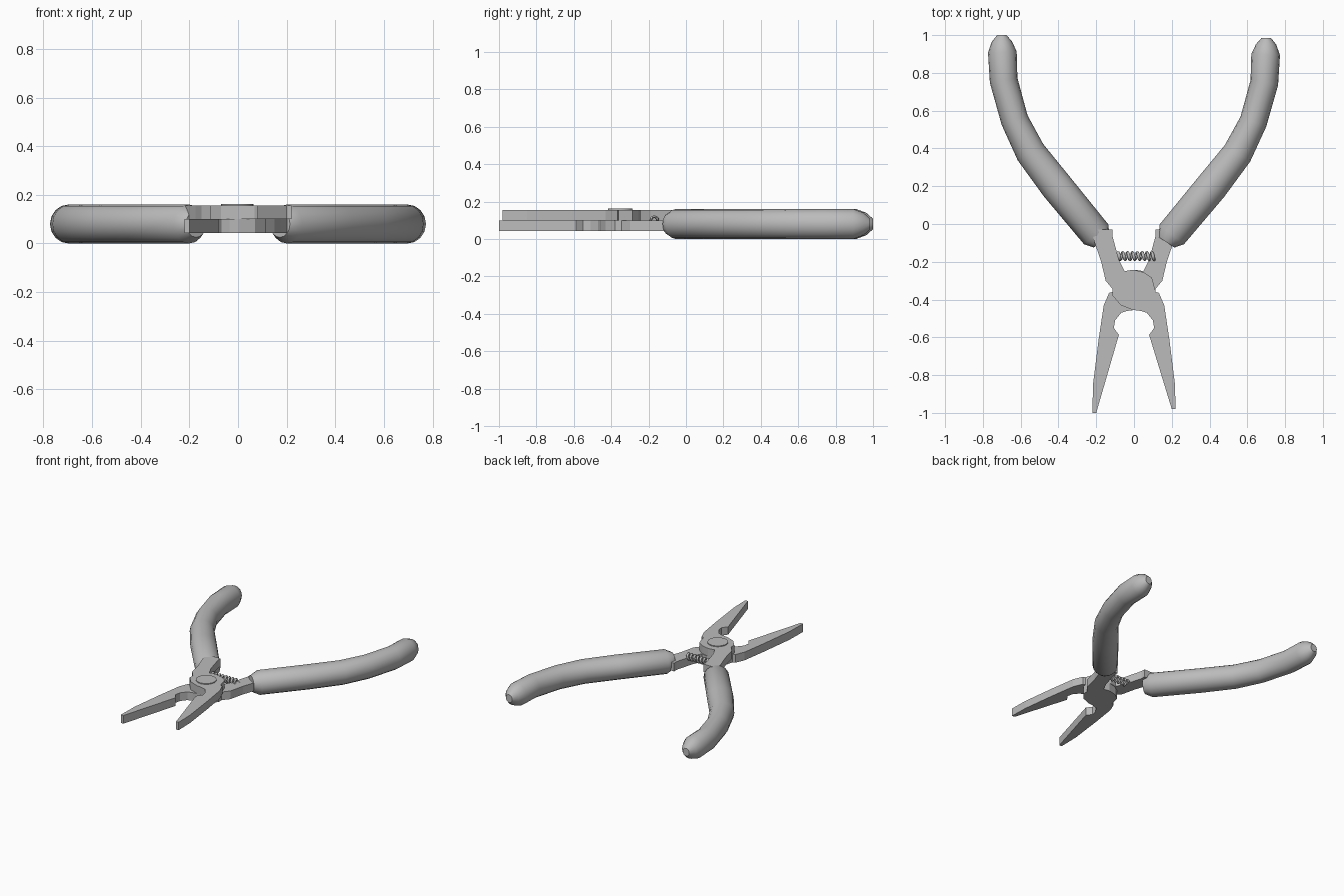
import bpy
import bmesh
import math
from mathutils import Vector

if "Cube" in bpy.data.objects:
    bpy.data.objects.remove(bpy.data.objects["Cube"], do_unlink=True)

GREY = (0.5, 0.5, 0.5, 1.0)
metal = bpy.data.materials.new("plain_grey")
metal.use_nodes = True
metal.diffuse_color = GREY
metal.node_tree.nodes["Principled BSDF"].inputs["Base Color"].default_value = GREY


def finish(name, bm, smooth_angle=None):
    bmesh.ops.recalc_face_normals(bm, faces=bm.faces)
    mesh = bpy.data.meshes.new(name)
    bm.to_mesh(mesh)
    bm.free()
    mesh.materials.append(metal)
    if smooth_angle:
        mesh.shade_smooth()
        mesh.set_sharp_from_angle(angle=math.radians(smooth_angle))
    obj = bpy.data.objects.new(name, mesh)
    bpy.context.collection.objects.link(obj)
    return obj


def plate(name, outline, z0, z1):
    bm = bmesh.new()
    face = bm.faces.new([bm.verts.new((x, y, z0)) for x, y in outline])
    top = bmesh.ops.extrude_face_region(bm, geom=[face])["geom"]
    verts = [g for g in top if isinstance(g, bmesh.types.BMVert)]
    bmesh.ops.translate(bm, verts=verts, vec=(0, 0, z1 - z0))
    return finish(name, bm)


def loft(name, rings, smooth_angle):
    # Skin a list of equally long point rings and close both ends
    bm = bmesh.new()
    rows = [[bm.verts.new(p) for p in ring] for ring in rings]
    n = len(rows[0])
    for a, b in zip(rows, rows[1:]):
        for i in range(n):
            j = (i + 1) % n
            bm.faces.new((a[i], a[j], b[j], b[i]))
    bm.faces.new(rows[0])
    bm.faces.new(rows[-1])
    return finish(name, bm, smooth_angle)


def tube_rings(path, sides, flat_height=None):
    # path: (centre, radius) pairs; flat_height limits the vertical half size
    rings = []
    for k, (centre, radius) in enumerate(path):
        before = path[max(k - 1, 0)][0]
        after = path[min(k + 1, len(path) - 1)][0]
        tangent = (after - before).normalized()
        side = tangent.cross(Vector((0, 0, 1))).normalized()
        up = side.cross(tangent)
        tall = min(flat_height, radius * 1.1) if flat_height else radius
        rings.append([centre + side * radius * math.cos(t) + up * tall * math.sin(t)
                      for t in (math.tau * i / sides for i in range(sides))])
    return rings


# Jaw halves: one arm, hub and jaw outline, mirrored for the lower one
arm = [(-.115, -.03), (-.22, -.03), (-.215, -.08), (-.175, -.195), (-.15, -.30)]
hub = [(-.113, -.345), (-.113, -.38), (-.07, -.43), (-.005, -.455)]
notch = [(.035, -.46), (.068, -.47), (.10, -.51), (.107, -.55), (.08, -.587)]
outer = [(.217, -.85), (.187, -.61), (.16, -.43), (.132, -.365), (.115, -.36)]
hub_back = [(.095, -.285), (.05, -.255), (-.005, -.242), (-.05, -.25), (-.08, -.19),
            (-.115, -.06)]


def half_outline(tip, side):
    points = arm + hub + notch + [(.2, tip), (.22, tip)] + outer + hub_back
    return [(x * side, y) for x, y in points]


plate("upper_jaw_half", half_outline(-.98, 1), .10, .156)
plate("lower_jaw_half", half_outline(-1.0, -1), .042, .10)

# Pivot cap
bm = bmesh.new()
bmesh.ops.create_cone(bm, cap_ends=True, segments=24, radius1=.066, radius2=.066, depth=.02)
bmesh.ops.translate(bm, verts=bm.verts, vec=(-.003, -.352, .152))
finish("pivot_cap", bm, 40)

# Padded handles: x, y and half width along the grip
grip = [(.172, -.097, .05), (.2, -.055, .083), (.41, .2, .086), (.548, .38, .08),
        (.632, .55, .073), (.69, .76, .074), (.697, .91, .076), (.70, .965, .054),
        (.70, 1.0, .025)]
for name, side, stretch in (("left_handle", 1, .985), ("right_handle", -1, 1)):
    path = [(Vector((x * side, y * stretch if y > 0 else y, .08)), w) for x, y, w in grip]
    loft(name, tube_rings(path, 16, .08), 40)

# Return spring between the arms
turns, steps = 8, 12
coil = []
for i in range(turns * steps + 1):
    t = math.tau * i / steps
    x = -.085 + .205 * i / (turns * steps)
    coil.append((Vector((x, -.17 + .019 * math.cos(t), .10 + .019 * math.sin(t))), .008))
loft("return_spring", tube_rings(coil, 6), 60)
